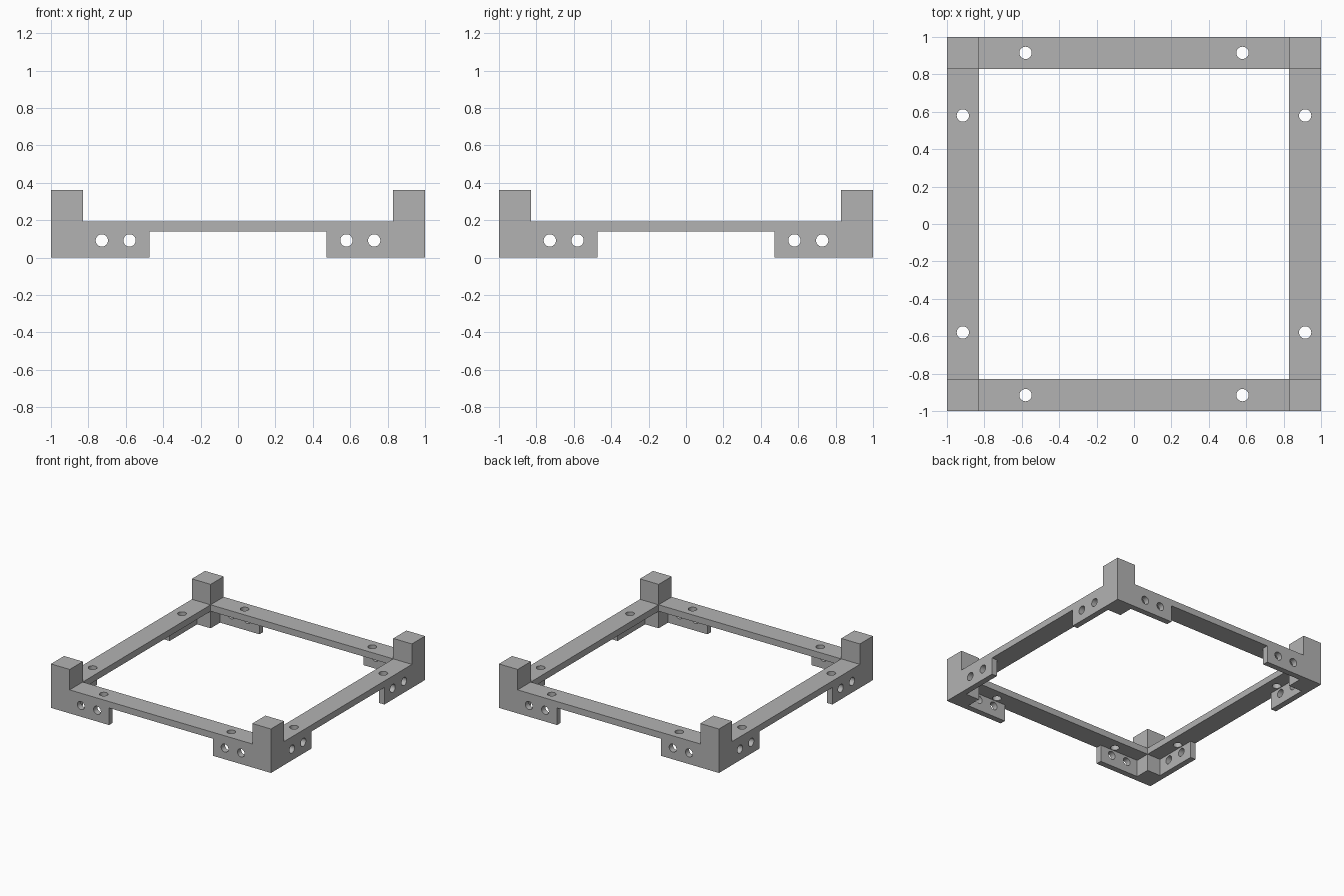
import bpy, bmesh, math
from mathutils import Matrix, Vector

if "Cube" in bpy.data.objects:
    bpy.data.objects.remove(bpy.data.objects["Cube"], do_unlink=True)

INNER = 0.83          # inner face of posts and rails
SHELF_Z = 0.14        # underside of the rail shelf
RAIL_TOP = 0.193
POST_TOP = 0.361
TAB_END = 0.472       # where the mounting tabs stop
PLATE = 0.048         # tab thickness
HOLE_R, HOLE_Z = 0.033, 0.092
HOLES_X = (0.58, 0.728)
MID = (1 + INNER) / 2

grey = bpy.data.materials.new("plain grey")
grey.use_nodes = True
grey.diffuse_color = (0.45, 0.45, 0.45, 1)
grey.node_tree.nodes["Principled BSDF"].inputs["Base Color"].default_value = grey.diffuse_color


def add_object(name, bm):
    mesh = bpy.data.meshes.new(name)
    bmesh.ops.recalc_face_normals(bm, faces=bm.faces)
    bm.to_mesh(mesh)
    bm.free()
    mesh.materials.append(grey)
    obj = bpy.data.objects.new(name, mesh)
    bpy.context.collection.objects.link(obj)
    return obj


def box(name, low, high):
    low, high = Vector(low), Vector(high)
    bm = bmesh.new()
    bmesh.ops.create_cube(bm, size=1, matrix=Matrix.Translation((low + high) / 2)
                          @ Matrix.Diagonal((*(high - low), 1)))
    return add_object(name, bm)


def combine(obj, other, operation):
    mod = obj.modifiers.new("combine", "BOOLEAN")
    mod.operation, mod.solver, mod.object = operation, "EXACT", other
    bpy.context.view_layer.objects.active = obj
    bpy.ops.object.modifier_apply(modifier=mod.name)
    bpy.data.objects.remove(other, do_unlink=True)


# Rail: wide shelf with a thin outer plate cut away in the middle
rail = box("front_rail", (-INNER, -1, SHELF_Z), (INNER, -INNER, RAIL_TOP))
bm = bmesh.new()
outline = [(-INNER, 0), (-TAB_END, 0), (-TAB_END, SHELF_Z), (TAB_END, SHELF_Z),
           (TAB_END, 0), (INNER, 0), (INNER, RAIL_TOP), (-INNER, RAIL_TOP)]
face = bm.faces.new([bm.verts.new((x, -1, z)) for x, z in outline])
new = bmesh.ops.extrude_face_region(bm, geom=[face])["geom"]
bmesh.ops.translate(bm, vec=(0, PLATE, 0),
                    verts=[v for v in new if isinstance(v, bmesh.types.BMVert)])
combine(rail, add_object("tab_plate", bm), "UNION")

# Merge flush faces
bm = bmesh.new()
bm.from_mesh(rail.data)
bmesh.ops.remove_doubles(bm, verts=bm.verts, dist=0.0001)
bmesh.ops.dissolve_limit(bm, angle_limit=0.01, verts=bm.verts, edges=bm.edges)
bm.to_mesh(rail.data)
bm.free()

# Screw holes: two through each tab, one down through the shelf at each end
bm = bmesh.new()
for side in (-1, 1):
    spots = [Matrix.Translation((side * x, -1, HOLE_Z)) @ Matrix.Rotation(math.pi / 2, 4, "X")
             for x in HOLES_X]
    spots.append(Matrix.Translation((side * HOLES_X[0], -MID, RAIL_TOP)))
    for spot in spots:
        bmesh.ops.create_cone(bm, cap_ends=True, segments=32, radius1=HOLE_R,
                              radius2=HOLE_R, depth=0.13, matrix=spot)
combine(rail, add_object("hole_cutter", bm), "DIFFERENCE")

# Corner post
post = box("front_right_post", (-1, -1, 0), (-INNER, -INNER, POST_TOP))

bpy.ops.object.select_all(action="DESELECT")
rail.select_set(True)
bpy.context.view_layer.objects.active = rail
bpy.ops.object.shade_smooth_by_angle(angle=math.radians(30))

# Repeat rail and post around the square
for i, (side, corner) in enumerate([("left", "front_left"), ("back", "back_left"),
                                    ("right", "back_right")], 1):
    for source, name in ((rail, side + "_rail"), (post, corner + "_post")):
        copy = source.copy()
        copy.name = name
        copy.rotation_euler.z = i * math.pi / 2
        bpy.context.collection.objects.link(copy)
